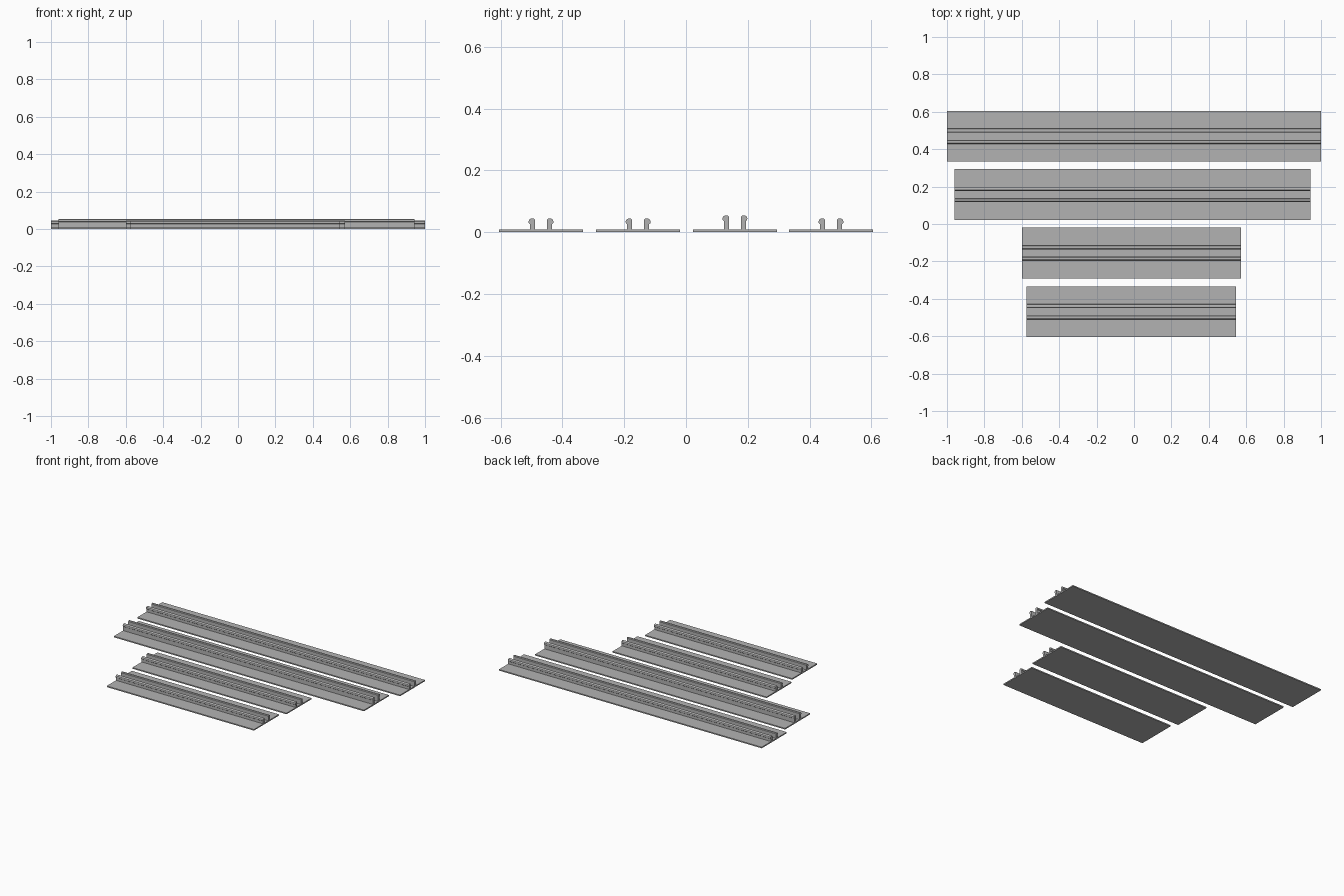
import bpy, bmesh

if "Cube" in bpy.data.objects:
    bpy.data.objects.remove(bpy.data.objects["Cube"])

grey = bpy.data.materials.new("light grey")
grey.diffuse_color = (0.45, 0.45, 0.45, 1)
grey.use_nodes = True
grey.node_tree.nodes["Principled BSDF"].inputs["Base Color"].default_value = grey.diffuse_color

BASE = 0.008  # plate thickness


def extrude_profile(name, profile, x0, x1):
    """Sweep a closed (y, z) outline along x."""
    bm = bmesh.new()
    face = bm.faces.new([bm.verts.new((x0, y, z)) for y, z in profile])
    res = bmesh.ops.extrude_face_region(bm, geom=[face])
    verts = [v for v in res["geom"] if isinstance(v, bmesh.types.BMVert)]
    bmesh.ops.translate(bm, verts=verts, vec=(x1 - x0, 0, 0))
    bmesh.ops.recalc_face_normals(bm, faces=bm.faces)
    mesh = bpy.data.meshes.new(name)
    bm.to_mesh(mesh)
    bm.free()
    mesh.materials.append(grey)
    obj = bpy.data.objects.new(name, mesh)
    bpy.context.collection.objects.link(obj)


def rail_outline(inner, side, top):
    """Upright with a flat inner face and a rounded lip on its outer side."""
    pts = [(0, BASE), (0, top - 0.004), (0.004, top), (0.013, top),
           (0.019, top - 0.004), (0.021, top - 0.010), (0.020, top - 0.015),
           (0.016, top - 0.018), (0.016, BASE)]
    return [(inner + side * y, z) for y, z in pts]


# name, x start, x end, y centre, rail top height
STRIPS = [
    ("long_back", -1.0, 1.0, 0.469, 0.044),
    ("long_front", -0.96, 0.943, 0.158, 0.054),
    ("short_back", -0.6, 0.573, -0.155, 0.044),
    ("short_front", -0.575, 0.545, -0.469, 0.044),
]

for name, x0, x1, yc, top in STRIPS:
    # flat base plate
    extrude_profile(name + "_plate",
                    [(yc - 0.136, 0), (yc + 0.136, 0),
                     (yc + 0.136, BASE), (yc - 0.136, BASE)], x0, x1)
    # mirrored pair of lipped rails
    for side, label in ((-1, "front"), (1, "back")):
        extrude_profile(f"{name}_{label}_rail",
                        rail_outline(yc + side * 0.0195, side, top), x0, x1)
